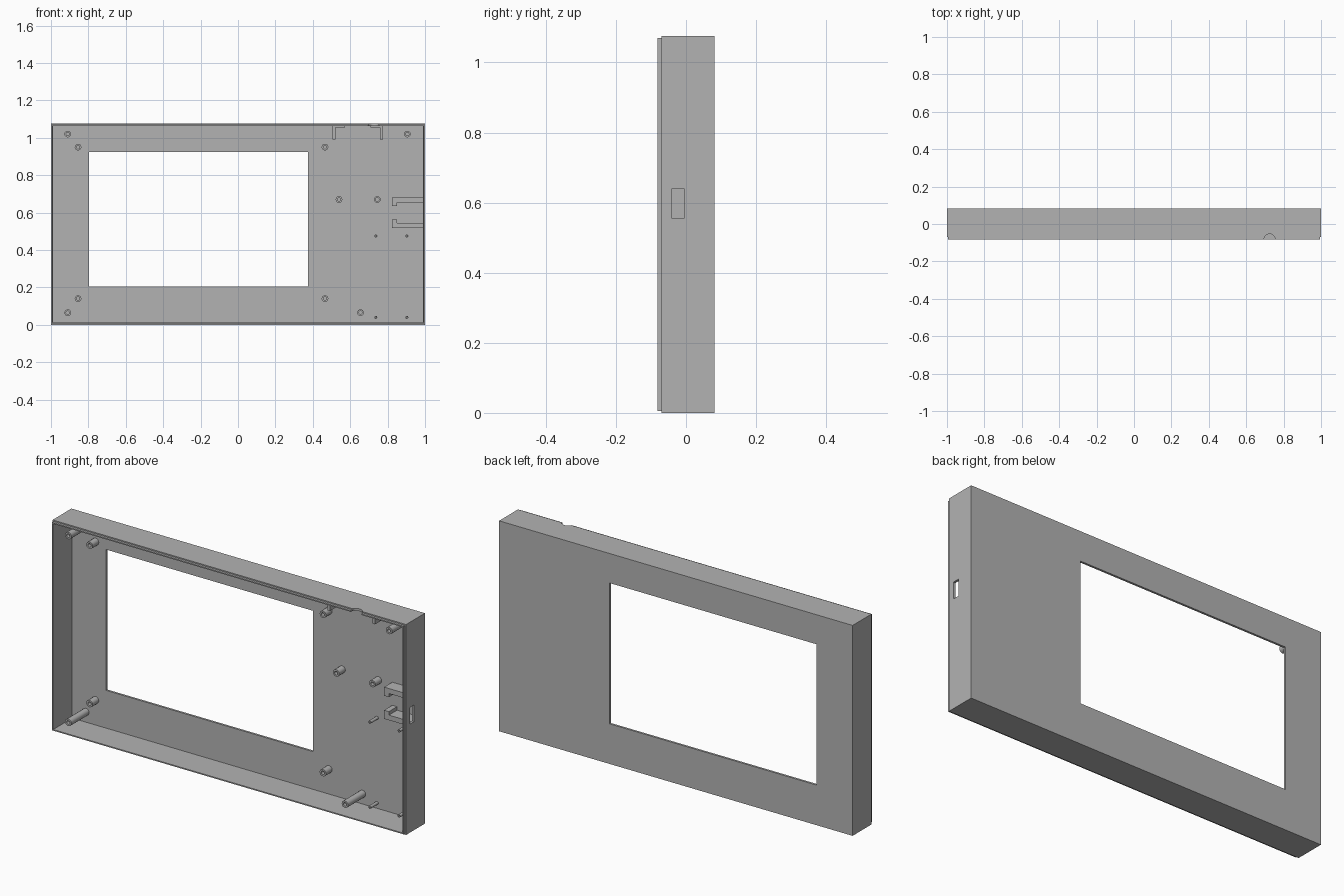
import bpy, bmesh, math
from mathutils import Matrix, Vector

if "Cube" in bpy.data.objects:
    bpy.data.objects.remove(bpy.data.objects["Cube"], do_unlink=True)

BACK, FRONT, HEIGHT = 0.082, -0.082, 1.076
FLOOR = BACK - 0.011      # inner face of the back panel
WALL, STEP = 0.012, 0.006

grey = bpy.data.materials.new("plain_grey")
grey.use_nodes = True
colour = (0.45, 0.45, 0.45, 1)
grey.diffuse_color = colour
grey.node_tree.nodes["Principled BSDF"].inputs["Base Color"].default_value = colour


def finish(name, bm):
    bmesh.ops.recalc_face_normals(bm, faces=bm.faces)
    mesh = bpy.data.meshes.new(name)
    bm.to_mesh(mesh)
    bm.free()
    mesh.materials.append(grey)
    obj = bpy.data.objects.new(name, mesh)
    bpy.context.collection.objects.link(obj)
    return obj


def loft(name, rings):
    """Join rings of points into a closed loop of quads."""
    bm = bmesh.new()
    loops = [[bm.verts.new(p) for p in ring] for ring in rings]
    n = len(loops[0])
    for i, a in enumerate(loops):
        b = loops[(i + 1) % len(loops)]
        for j in range(n):
            k = (j + 1) % n
            bm.faces.new((a[j], a[k], b[k], b[j]))
    return finish(name, bm)


def rect(x0, x1, z0, z1, y):
    return [(x0, y, z0), (x1, y, z0), (x1, y, z1), (x0, y, z1)]


def inset(d, y):
    return rect(-1 + d, 1 - d, d, HEIGHT - d, y)


def prism(name, outline, y0, y1):
    """Extrude an x-z outline along y."""
    bm = bmesh.new()
    face = bm.faces.new([bm.verts.new((x, y0, z)) for x, z in outline])
    out = bmesh.ops.extrude_face_region(bm, geom=[face])["geom"]
    verts = [v for v in out if isinstance(v, bmesh.types.BMVert)]
    bmesh.ops.translate(bm, verts=verts, vec=Vector((0, y1 - y0, 0)))
    return finish(name, bm)


def cut(target, cutter):
    mod = target.modifiers.new("cut", "BOOLEAN")
    mod.operation, mod.solver, mod.object = "DIFFERENCE", "EXACT", cutter
    bpy.context.view_layer.objects.active = target
    bpy.ops.object.modifier_apply(modifier=mod.name)
    bpy.data.objects.remove(cutter, do_unlink=True)


def post(name, x, z, length, radius, bore, sides=14):
    """Hollow round post standing on the back panel."""
    def ring(r, y):
        return [(x + r * math.cos(math.tau * i / sides), y,
                 z + r * math.sin(math.tau * i / sides)) for i in range(sides)]
    tip = FLOOR - length
    obj = loft(name, [ring(radius, FLOOR), ring(radius, tip),
                      ring(bore, tip), ring(bore, FLOOR)])
    bpy.context.view_layer.objects.active = obj
    obj.select_set(True)
    bpy.ops.object.shade_smooth_by_angle(angle=math.radians(40))
    obj.select_set(False)


# Open-fronted housing with a stepped rim and a screen window
step_y = FRONT + 0.012
window = (-0.797, 0.375, 0.205, 0.925)
housing = loft("housing", [
    inset(0, BACK), inset(0, step_y), inset(STEP, step_y), inset(STEP, FRONT),
    inset(WALL, FRONT), inset(WALL, FLOOR),
    rect(*window, FLOOR), rect(*window, BACK)])

# Port slot in the side wall
cut(housing, prism("slot_cutter", [(0.95, 0.555), (1.05, 0.555), (1.05, 0.64), (0.95, 0.64)],
                   -0.04, -0.005))

# Half-round cable notch in the top wall
bm = bmesh.new()
bmesh.ops.create_cone(bm, cap_ends=True, segments=24, radius1=0.03, radius2=0.03, depth=0.1,
                      matrix=Matrix.Translation((0.725, FRONT - 0.001, HEIGHT)))
cut(housing, finish("notch_cutter", bm))

# Long corner posts, short mounting posts and thin pins
for i, (x, z) in enumerate([(-0.91, 0.065), (0.655, 0.065), (-0.91, 1.02), (0.905, 1.02)]):
    post(f"long_post_{i + 1}", x, z, 0.143, 0.018, 0.009)
for i, (x, z) in enumerate([(-0.855, 0.14), (-0.855, 0.95), (0.465, 0.14), (0.465, 0.95),
                            (0.54, 0.67), (0.745, 0.67)]):
    post(f"short_post_{i + 1}", x, z, 0.05, 0.018, 0.009)
for i, (x, z) in enumerate([(x, z) for x in (0.737, 0.903) for z in (0.04, 0.475)]):
    post(f"pin_{i + 1}", x, z, 0.06, 0.008, 0.003, 10)

# Hooked rails beside the side port, mirrored about its middle
hook = [(0.99, 0.081), (0.823, 0.081), (0.823, 0.037), (0.85, 0.037), (0.85, 0.055), (0.99, 0.055)]
for name, s in (("upper_port_rail", 1), ("lower_port_rail", -1)):
    prism(name, [(x, 0.599 + s * z) for x, z in hook], 0.005, FLOOR)

# Corner brackets under the top wall, mirrored left and right
top = HEIGHT - 0.01
angle = [(0.135, 0.99), (0.135, top), (0.068, top), (0.068, 1.054), (0.12, 1.054), (0.12, 0.99)]
for name, s in (("left_top_bracket", 1), ("right_top_bracket", -1)):
    prism(name, [(0.64 + s * x, z) for x, z in angle], 0.0, FLOOR)
